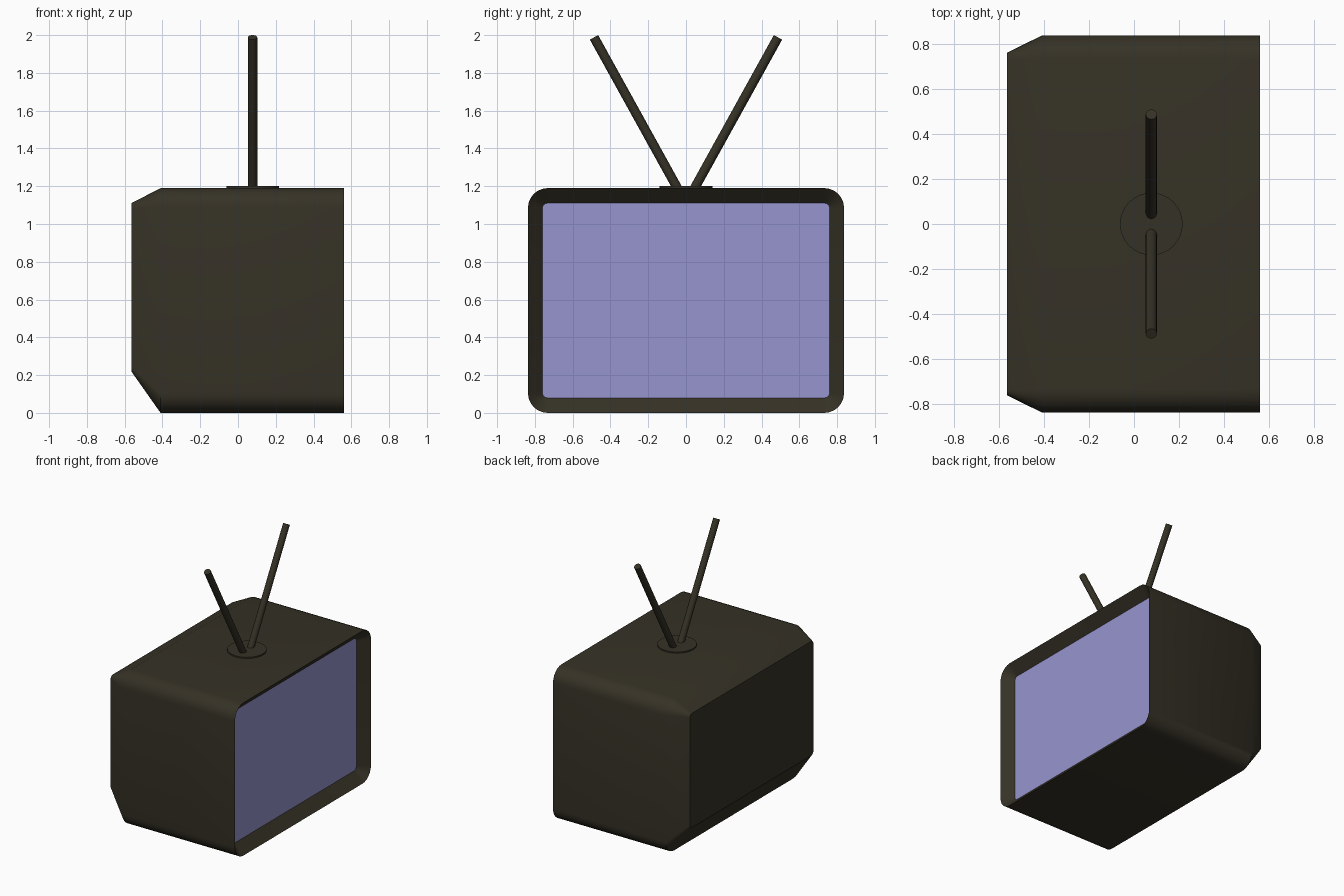
import bpy, bmesh, math
from mathutils import Vector

if "Cube" in bpy.data.objects:
    bpy.data.objects.remove(bpy.data.objects["Cube"])


def material(name, color):
    m = bpy.data.materials.new(name)
    m.diffuse_color = (*color, 1)
    m.use_nodes = True
    m.node_tree.nodes["Principled BSDF"].inputs["Base Color"].default_value = m.diffuse_color
    return m


CASE = material("dark_case", (0.036, 0.031, 0.019))
GLASS = material("screen_glass", (0.31, 0.30, 0.62))


def outline(x, half_y, z0, z1, r, seg=6):
    """Rounded rectangle in the yz plane at depth x."""
    pts = []
    corners = [(half_y - r, z1 - r), (-half_y + r, z1 - r),
               (-half_y + r, z0 + r), (half_y - r, z0 + r)]
    for i, (cy, cz) in enumerate(corners):
        for k in range(seg + 1):
            a = math.pi / 2 * (i + k / seg)
            pts.append((x, cy + r * math.cos(a), cz + r * math.sin(a)))
    return pts


def loft(name, sections, mat, cap_first=False, cap_last=False):
    """Skin a row of matching outlines."""
    bm = bmesh.new()
    rings = [[bm.verts.new(p) for p in s] for s in sections]
    for a, b in zip(rings, rings[1:]):
        for i in range(len(a)):
            j = (i + 1) % len(a)
            bm.faces.new((a[i], a[j], b[j], b[i]))
    if cap_first:
        bm.faces.new(rings[0][::-1])
    if cap_last:
        bm.faces.new(rings[-1])
    mesh = bpy.data.meshes.new(name)
    bm.to_mesh(mesh)
    bm.free()
    obj = bpy.data.objects.new(name, mesh)
    bpy.context.collection.objects.link(obj)
    finish(obj, mat)


def finish(obj, mat):
    obj.data.materials.append(mat)
    bpy.ops.object.select_all(action='DESELECT')
    obj.select_set(True)
    bpy.context.view_layer.objects.active = obj
    bpy.ops.object.shade_smooth_by_angle(angle=math.radians(30))


def rod(name, start, end, radius, sides, mat):
    start, end = Vector(start), Vector(end)
    d = end - start
    bpy.ops.mesh.primitive_cylinder_add(
        vertices=sides, radius=radius, depth=d.length, location=(start + end) / 2,
        rotation=d.to_track_quat('Z', 'Y').to_euler())
    obj = bpy.context.object
    obj.name = name
    finish(obj, mat)


# Cabinet: tapered back, straight sides, bezel sloping in to the screen
screen_edge = outline(0.487, 0.76, 0.08, 1.11, 0.025)
loft("cabinet", [
    outline(-0.565, 0.76, 0.22, 1.11, 0.025),
    outline(-0.41, 0.837, 0, 1.19, 0.105),
    outline(0.56, 0.837, 0, 1.19, 0.105),
    screen_edge], CASE, cap_first=True)

# Flat screen closing the recess
loft("screen", [screen_edge], GLASS, cap_last=True)

# Antenna base disc and the two rods
rod("antenna_base", (0.077, 0, 1.17), (0.077, 0, 1.2), 0.139, 32, CASE)
for side, label in ((1, "left"), (-1, "right")):
    rod("antenna_" + label, (0.077, side * 0.04, 1.18),
        (0.077, side * 0.487, 1.988), 0.025, 16, CASE)
